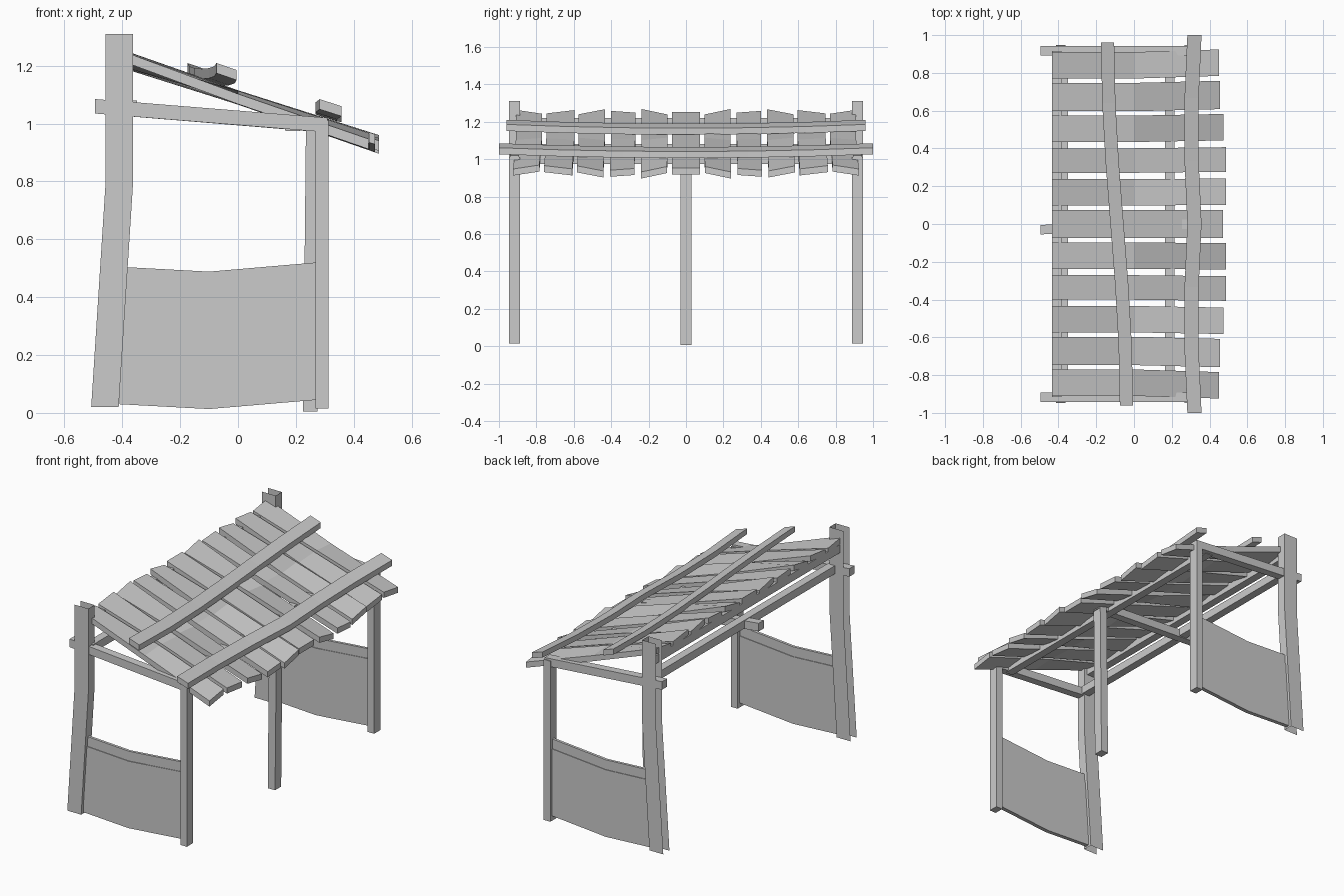
import bpy, bmesh
from math import cos, sin, pi
from mathutils import Vector

cube = bpy.data.objects.get("Cube")
if cube:
    bpy.data.objects.remove(cube, do_unlink=True)

wood = bpy.data.materials.new("weathered_grey")
wood.use_nodes = True
grey = (0.6, 0.6, 0.6, 1)
wood.diffuse_color = grey
wood.node_tree.nodes["Principled BSDF"].inputs["Base Color"].default_value = grey

across, along, upward = Vector((1, 0, 0)), Vector((0, 1, 0)), Vector((0, 0, 1))


def beam(name, centres, width, height, side, up, roll=None, hollow=False):
    """Sweep a rectangular section through the centres, tilted by roll."""
    bm = bmesh.new()
    rings = []
    for index, centre in enumerate(centres):
        tilt = roll[index] if roll else 0
        s = side * width / 2 + up * tilt
        u = up * height / 2
        corners = (-s - u, s - u, s + u, u - s)
        rings.append([bm.verts.new(Vector(centre) + corner) for corner in corners])
    for lower, upper in zip(rings, rings[1:]):
        sides = list(zip(lower, lower[1:] + lower[:1], upper[1:] + upper[:1], upper))
        if hollow:
            sides.pop()
        for corners in sides:
            bm.faces.new(corners)
    if not hollow:
        bm.faces.new(rings[0])
        bm.faces.new(rings[-1])
    bmesh.ops.recalc_face_normals(bm, faces=bm.faces)
    mesh = bpy.data.meshes.new(name)
    bm.to_mesh(mesh)
    bm.free()
    mesh.materials.append(wood)
    obj = bpy.data.objects.new(name, mesh)
    bpy.context.collection.objects.link(obj)


def post(name, centres, width, depth, hollow=False):
    beam(name, centres, width, depth, across, along, hollow=hollow)


def cross_piece(name, centres, thickness, height, roll=None):
    beam(name, centres, thickness, height, along, upward, roll)


def rail(name, centres, width, height, roll=None):
    beam(name, centres, width, height, across, upward, roll)


# Main dimensions
tall_x, short_x = -0.41, 0.29
frame_y = 0.917
beam_left, beam_high, beam_low = -0.495, 1.06, 0.995
timber = 0.05
post_depth = 0.06


def panel(name, y, base, top, thickness):
    """Board between the posts with a sagging middle."""
    middle, height = (base + top) / 2, top - base
    sag = timber / 3
    cross_piece(name, [(tall_x, y, middle), (-0.1, y, middle - sag),
                       (short_x, y, middle + sag)], thickness, height)


# End frames: open-backed tall post, short post, cross beam and side boards
for label, y in (("front", -frame_y), ("back", frame_y)):
    post(label + "_tall_post",
         [(tall_x - timber, y, 0.02), (tall_x, y, 0.8), (tall_x, y, 1.31)],
         0.095, post_depth, hollow=True)
    post(label + "_short_post",
         [(short_x, y, 0.015), (short_x, y, 1.01)], 0.045, post_depth)
    cross_piece(label + "_cross_beam",
                [(beam_left, y, beam_high), (short_x + 0.02, y, beam_low)],
                timber, timber)
    panel(label + "_lower_panel", y, 0.03, 0.445, timber / 2)
    panel(label + "_upper_panel", y, 0.43, 0.505, timber / 3)

# Middle support
post("middle_post", [(timber * 5, 0, 0.005), (0.26, 0, 1)], timber, post_depth)
cross_piece("middle_cross_beam",
            [(beam_left, -0.03, beam_high), (short_x, 0, beam_low)], timber, timber)

# Long rails under the roof
for name, x, z in (("upper_rail", tall_x, 1.195),
                   ("lower_rail", -0.375, 1.055),
                   ("low_side_rail", 0.19, 1)):
    rail(name, [(x, -frame_y, z), (x, frame_y, z)], timber, timber)


# Roof slope, and the planks laid down it with varied tilt and width
def roof(x):
    return 1.108 - x / 3


plank_count, spacing, plank_thickness = 11, 0.168, 0.035
half = plank_count // 2
for i in range(-half, half + 1):
    high, low = -0.435, 0.47 + 0.02 * sin(abs(i))
    twist = 0.015 * sin(i * pi * 0.45)
    skew = 1 + timber / 3
    path = [(x, i * spacing * spread, roof(x) - plank_thickness / 2)
            for x, spread in ((high, 1), (0, 1), (low, skew))]
    cross_piece(f"roof_plank_{i + half + 1}", path,
                0.14 + 0.01 * cos(i * pi / 2), plank_thickness,
                [twist, -twist / 2, -twist])

# Bent battens across the planks, sagging toward the middle
steps = [i / 3 - 1 for i in range(7)]
follow = [-0.012] * len(steps)
rail("upper_batten",
     [(-0.09 - timber * sin(t * pi / 2), t * 0.96,
       1.16 + 0.02 * t * t) for t in steps],
     0.07, plank_thickness, follow)
rail("lower_batten",
     [(0.31 + 0.01 * cos(t * pi * 2), t, 1.035 + 0.02 * t * t) for t in steps],
     0.075, plank_thickness, follow)
